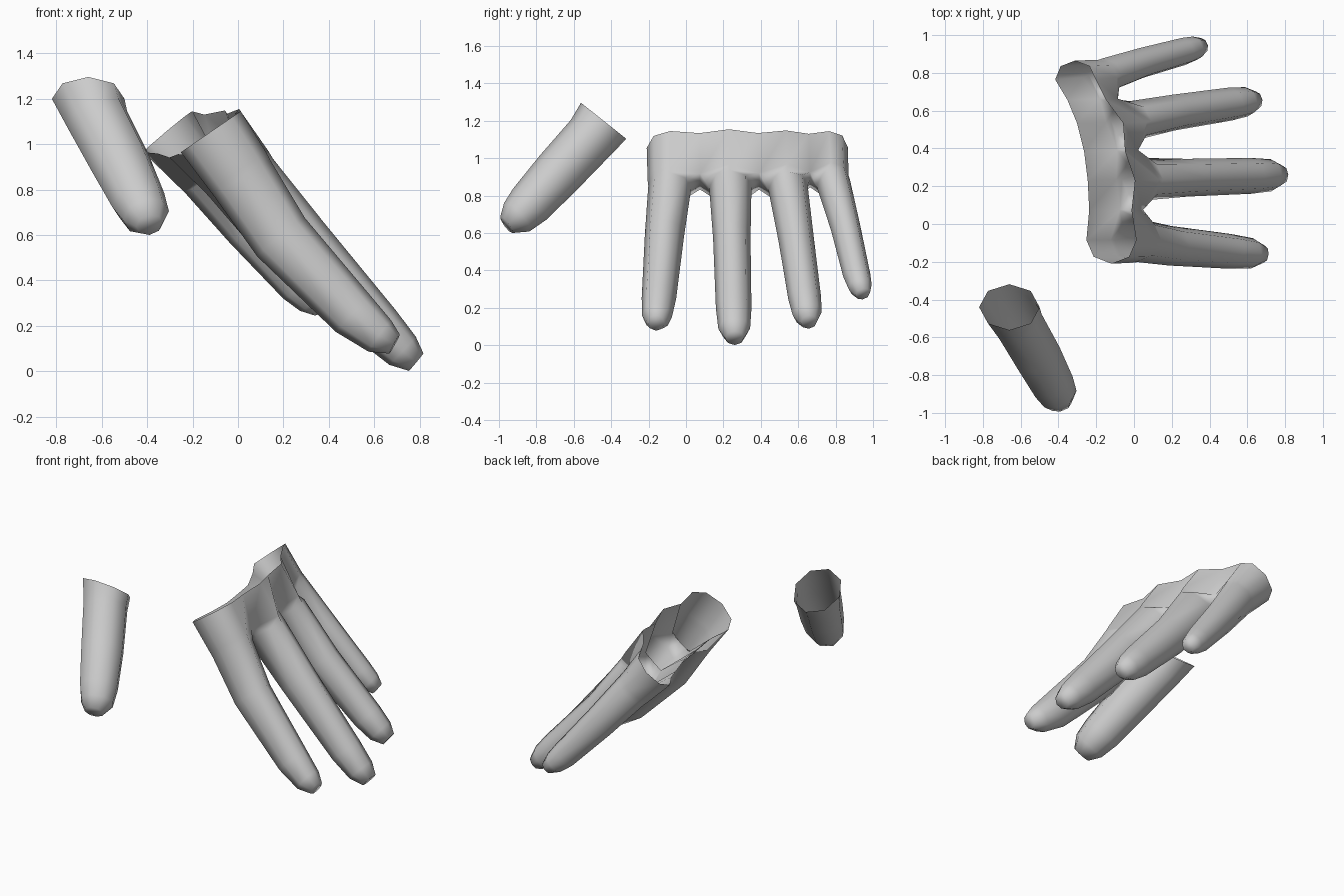
import bpy, bmesh, math
from mathutils import Vector

if "Cube" in bpy.data.objects:
    bpy.data.objects.remove(bpy.data.objects["Cube"])

N = 8  # sides of every finger tube


def ring(c, d, side, up, ref):
    """Elliptical ring around c, square to d; index 0 points along ref, 2 points up."""
    d = d.normalized()
    s = (ref - d * ref.dot(d)).normalized()
    u = d.cross(s)
    if u.z < 0:
        u = -u
    return [c + s * side * math.cos(2 * math.pi * i / N) + u * up * math.sin(2 * math.pi * i / N)
            for i in range(N)]


def tube_rings(stations, ref):
    """Rings for a list of (x, y, z, side radius, up radius)."""
    pts = [Vector(s[:3]) for s in stations]
    out = []
    for i, s in enumerate(stations):
        d = pts[min(i + 1, len(pts) - 1)] - pts[max(i - 1, 0)]
        out.append(ring(pts[i], d, s[3], s[4], ref))
    return out


def skin(bm, rings):
    """Walls between successive rings and a closing face at the tip."""
    for a, b in zip(rings, rings[1:]):
        for i in range(N):
            j = (i + 1) % N
            bm.faces.new((a[i], a[j], b[j], b[i]))
    bm.faces.new(rings[-1])


def finish(bm, name):
    bmesh.ops.recalc_face_normals(bm, faces=bm.faces)
    me = bpy.data.meshes.new(name)
    bm.to_mesh(me)
    bm.free()
    ob = bpy.data.objects.new(name, me)
    bpy.context.collection.objects.link(ob)
    for p in me.polygons:
        p.use_smooth = True


# stations per finger: rim, crotch, after crotch, middle, near tip, shoulder, tip
fingers = [
    [(-.12, -.085, 1.055, .125, .16), (0, -.085, .88, .12, .15), (.022, -.087, .845, .115, .147),
     (.19, -.115, .59, .105, .135), (.51, -.145, .25, .092, .11), (.625, -.155, .155, .08, .085), (.69, -.16, .12, .045, .048)],
    [(-.12, .23, 1.055, .125, .16), (.02, .235, .88, .12, .145), (.045, .237, .845, .113, .142),
     (.28, .245, .57, .10, .13), (.62, .255, .195, .095, .105), (.725, .258, .09, .085, .085), (.785, .26, .04, .05, .05)],
    [(-.18, .535, 1.045, .12, .16), (-.04, .54, .88, .11, .14), (-.015, .545, .845, .106, .135),
     (.21, .59, .56, .095, .12), (.51, .635, .25, .088, .10), (.595, .647, .17, .078, .083), (.65, .657, .125, .045, .047)],
    [(-.31, .765, 1.055, .10, .14), (-.18, .775, .90, .095, .12), (-.15, .788, .865, .092, .115),
     (.04, .853, .63, .08, .1), (.26, .913, .375, .073, .082), (.32, .93, .315, .064, .068), (.365, .945, .275, .04, .04)],
]
rings = [tube_rings(f, Vector((0, 1, 0))) for f in fingers]

# neighbouring fingers share three points per level: an even rim and a creased web
back = Vector((.77, 0, .63))
push = {0: {1: .02, 0: 0, 7: -.035}, 1: {1: -.035, 0: 0, 7: .025}}
for a, b in zip(rings, rings[1:]):
    for level in (0, 1):
        for i, j in ((1, 3), (0, 4), (7, 5)):
            p = (a[level][i] + b[level][j]) / 2 + back * push[level][i]
            if level == 1:
                p += Vector((-.02, 0, .0))
            a[level][i] = b[level][j] = p

# four fingers joined by an open knuckle band
bm = bmesh.new()
cache = {}


def vert(p):
    k = tuple(round(c, 5) for c in p)
    if k not in cache:
        cache[k] = bm.verts.new(p)
    return cache[k]


for n, rs in enumerate(rings):
    skin(bm, [[vert(p) for p in r] for r in rs[1:]])
    rim, base = rs[0], rs[1]
    for i in range(N):
        # skip the walls between neighbours so the band stays hollow
        if (n < 3 and i in (0, 7)) or (n > 0 and i in (3, 4)):
            continue
        j = (i + 1) % N
        bm.faces.new([vert(p) for p in (rim[i], rim[j], base[j], base[i])])
finish(bm, "four_fingers")

# separate open thumb tube, its rim level from side to side
thumb = [(-.66, -.44, 1.20, .16, .155), (-.62, -.51, 1.11, .14, .142), (-.52, -.685, .92, .135, .135),
         (-.44, -.835, .755, .122, .122), (-.405, -.905, .685, .105, .102), (-.39, -.96, .645, .06, .055)]
X = Vector((1, 0, 0))
thumb_rings = tube_rings(thumb, X)
thumb_rings[0] = ring(Vector(thumb[0][:3]), Vector((0, -.62, -.78)), .16, .155, X)
bm = bmesh.new()
skin(bm, [[bm.verts.new(p) for p in r] for r in thumb_rings])
finish(bm, "thumb")
